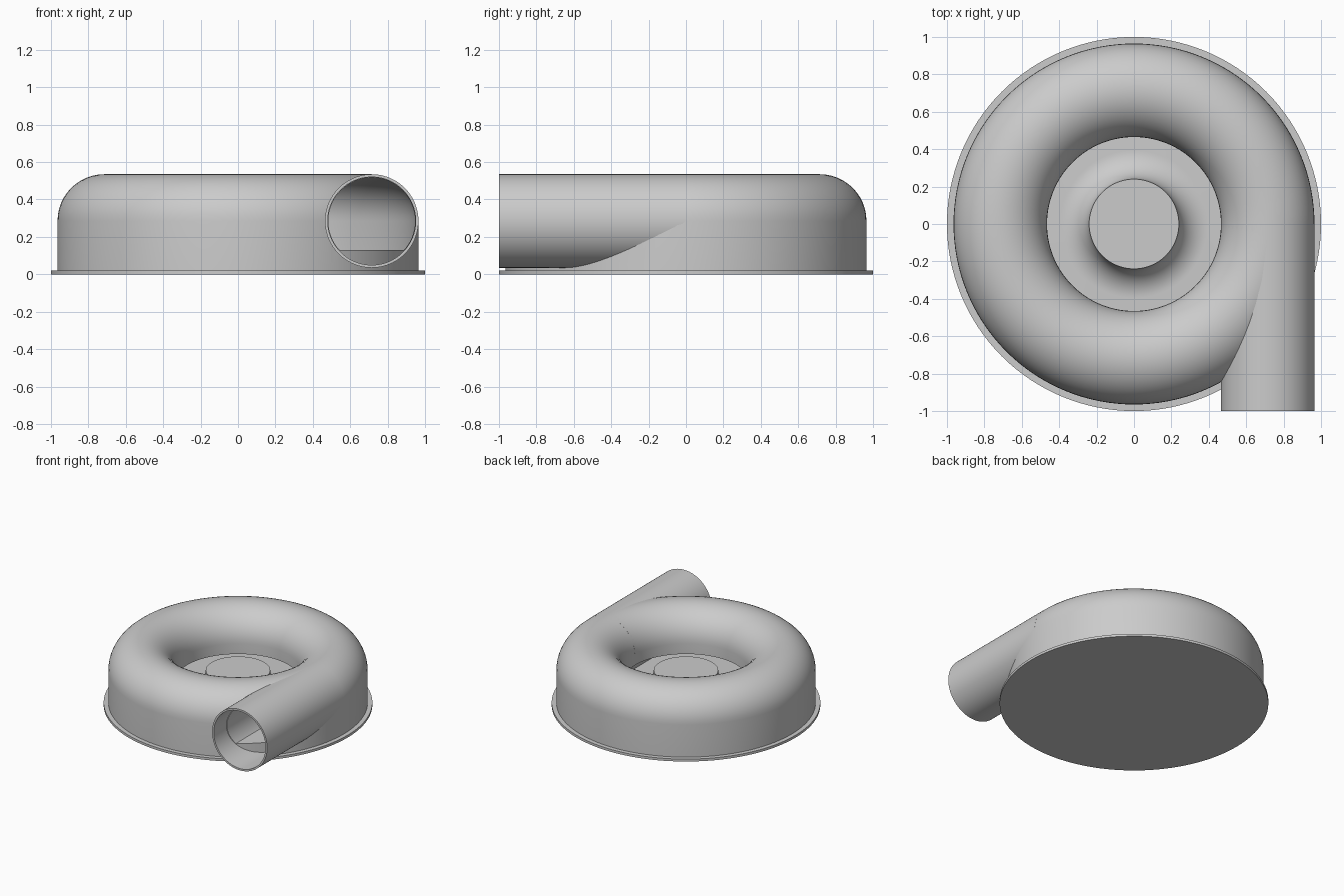
import bpy, bmesh, math
from mathutils import Matrix

cube = bpy.data.objects.get("Cube")
if cube:
    bpy.data.objects.remove(cube, do_unlink=True)

grey = bpy.data.materials.new("plain grey")
grey.use_nodes = True
COLOUR = (0.6, 0.6, 0.6, 1)
grey.diffuse_color = COLOUR
grey.node_tree.nodes["Principled BSDF"].inputs["Base Color"].default_value = COLOUR

RING, MID = 0.715, 0.285      # centre of the round channel section
OUT, BORE = 0.25, 0.235       # outer and inner channel radius
FLOOR, BASE = 0.13, 0.02
HUB = 0.24


def finish(name, bm):
    bmesh.ops.recalc_face_normals(bm, faces=bm.faces)
    mesh = bpy.data.meshes.new(name)
    bm.to_mesh(mesh)
    bm.free()
    mesh.materials.append(grey)
    obj = bpy.data.objects.new(name, mesh)
    bpy.context.collection.objects.link(obj)
    return obj


def lathe(name, profile, steps=128, closed=False):
    """Spin (radius, height) points round the z axis."""
    bm = bmesh.new()
    verts = [bm.verts.new((r, 0, z)) for r, z in profile]
    edges = [bm.edges.new(pair) for pair in zip(verts, verts[1:])]
    if closed:
        edges.append(bm.edges.new((verts[-1], verts[0])))
    bmesh.ops.spin(bm, geom=verts + edges, cent=(0, 0, 0), axis=(0, 0, 1),
                   angle=math.tau, steps=steps, use_duplicate=False)
    bmesh.ops.remove_doubles(bm, verts=bm.verts, dist=1e-5)
    return finish(name, bm)


def arc(cx, cz, radius, start, end, steps=24):
    angles = [math.radians(start + (end - start) * i / steps) for i in range(steps + 1)]
    return [(cx + radius * math.cos(a), cz + radius * math.sin(a)) for a in angles]


def smooth(obj):
    bpy.ops.object.select_all(action="DESELECT")
    obj.select_set(True)
    bpy.context.view_layer.objects.active = obj
    bpy.ops.object.shade_smooth_by_angle(angle=math.radians(30))


# Round flange under the housing
base_flange = lathe("base_flange", [(0, 0), (1, 0), (1, BASE), (0, BASE)])

# Hollow housing with a rounded channel, open inlet and flared centre hub
flare = MID - FLOOR
profile = [(0, BASE), (RING + OUT, BASE)]
profile += arc(RING, MID, OUT, 0, 180)
profile += [(RING - OUT, 0.2), (RING - BORE, 0.2)]
profile += arc(RING, MID, BORE, 180, 0)
profile += [(RING + BORE, FLOOR)]
profile += arc(HUB + flare, MID, flare, 270, 180, 16)
profile += [(0, MID)]
housing = lathe("housing", profile)

# Opening from the outlet into the channel, stopping at the channel floor
bm = bmesh.new()
turn = Matrix.Translation((RING, -0.6, MID)) @ Matrix.Rotation(math.pi / 2, 4, "X")
bmesh.ops.create_cone(bm, cap_ends=True, segments=64, radius1=BORE - 0.003,
                      radius2=BORE - 0.003, depth=1.2, matrix=turn)
cut = bmesh.ops.bisect_plane(bm, geom=bm.verts[:] + bm.edges[:] + bm.faces[:],
                             plane_co=(0, 0, FLOOR + 0.001), plane_no=(0, 0, -1),
                             clear_outer=True)
rim = [e for e in cut["geom_cut"] if isinstance(e, bmesh.types.BMEdge)]
bmesh.ops.contextual_create(bm, geom=rim)
bmesh.ops.holes_fill(bm, edges=bm.edges[:])
outlet_cutter = finish("outlet_cutter", bm)
outlet_cutter.hide_render = True
outlet_cutter.hide_set(True)

opening = housing.modifiers.new("outlet opening", "BOOLEAN")
opening.operation = "DIFFERENCE"
opening.solver = "EXACT"
opening.object = outlet_cutter
bpy.context.view_layer.objects.active = housing
bpy.ops.object.modifier_apply(modifier=opening.name)
bpy.data.objects.remove(outlet_cutter, do_unlink=True)

# Straight outlet tube leaving the channel at a tangent
outlet_pipe = lathe("outlet_pipe", [(OUT, 0), (OUT, 1), (BORE, 1), (BORE, 0)],
                    steps=96, closed=True)
outlet_pipe.data.transform(Matrix.Translation((RING, 0, MID))
                           @ Matrix.Rotation(math.pi / 2, 4, "X"))

for part in (base_flange, housing, outlet_pipe):
    smooth(part)
